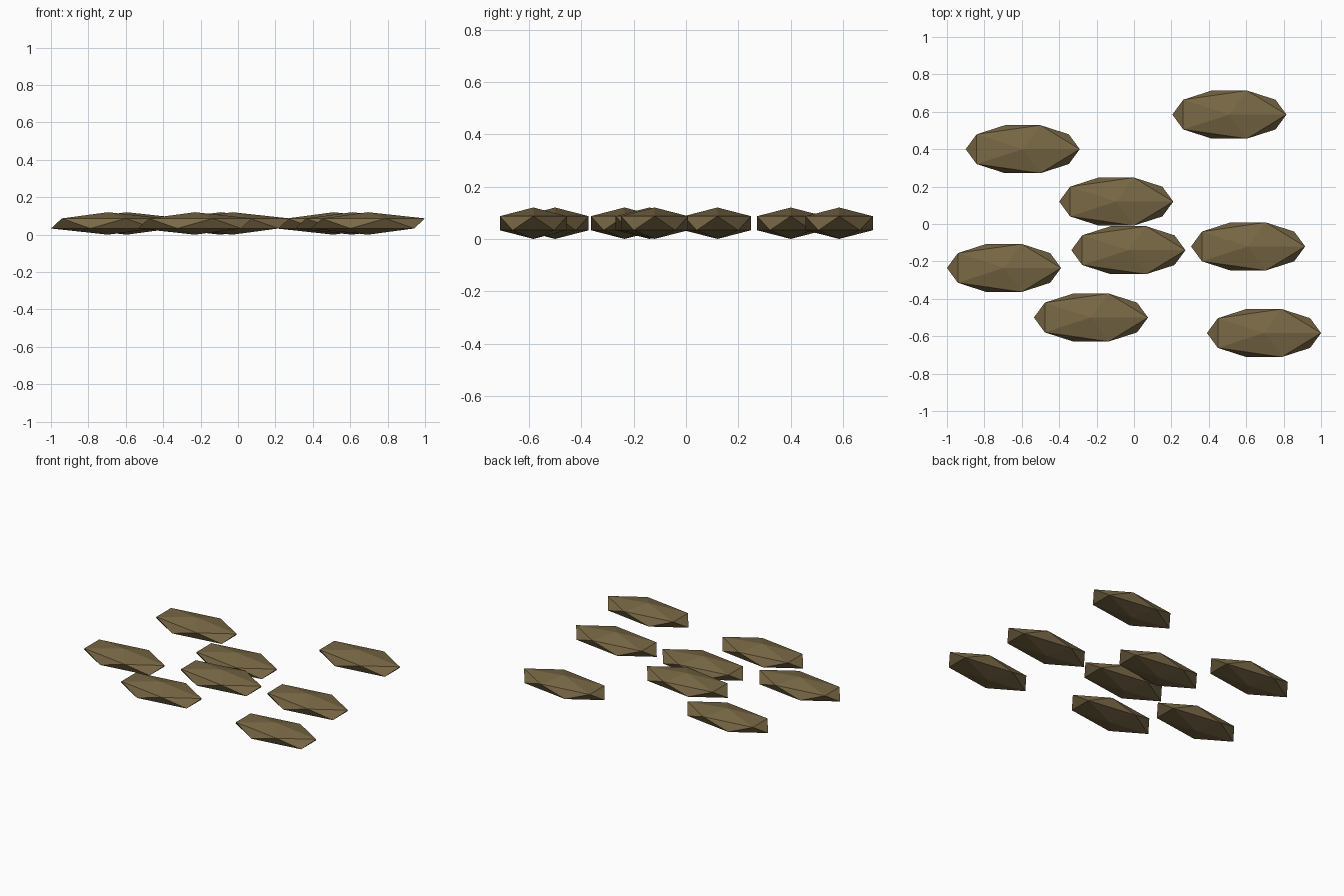
import bpy

if "Cube" in bpy.data.objects:
    bpy.data.objects.remove(bpy.data.objects["Cube"])

# one flat earthy colour
mat = bpy.data.materials.new("earth_brown")
mat.diffuse_color = (0.19, 0.138, 0.06, 1)
mat.use_nodes = True
mat.node_tree.nodes["Principled BSDF"].inputs["Base Color"].default_value = mat.diffuse_color

# stone centres on the ground
CENTRES = [(0.51, 0.585), (-0.595, 0.40), (-0.095, 0.12), (-0.03, -0.14),
           (0.61, -0.12), (-0.695, -0.235), (-0.23, -0.50), (0.695, -0.583)]
SIZE = (0.341, 0.151, 0.06)

# flattened, elongated twenty-sided stones
for i, (x, y) in enumerate(CENTRES, 1):
    bpy.ops.mesh.primitive_ico_sphere_add(subdivisions=1, radius=1, location=(x, y, SIZE[2]))
    stone = bpy.context.object
    stone.name = f"flat_stone_{i}"
    stone.scale = SIZE
    bpy.ops.object.transform_apply(location=False, rotation=False, scale=True)
    stone.data.materials.append(mat)
